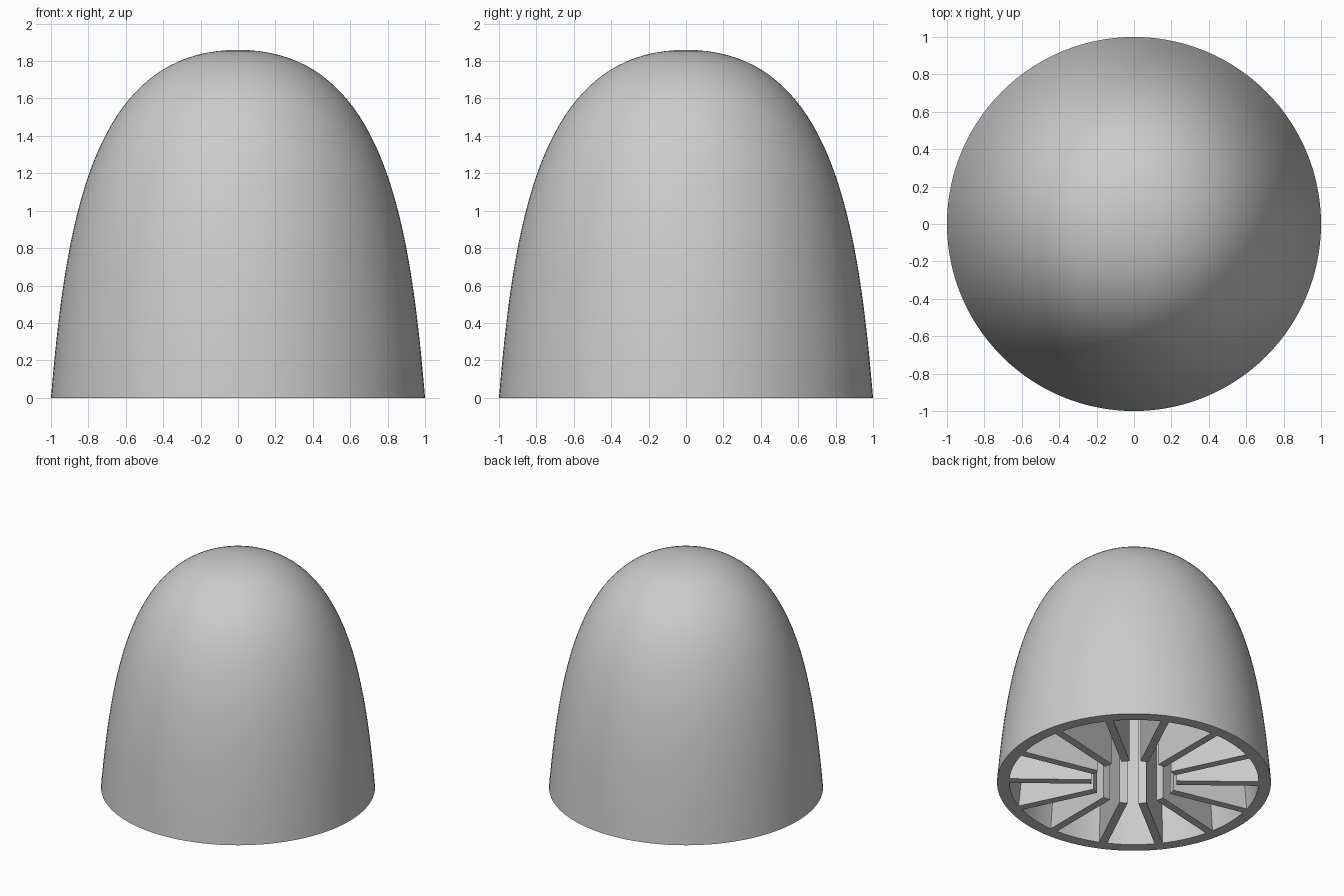
import bpy, bmesh, math
from mathutils import Vector, Matrix
from mathutils.geometry import interpolate_bezier

cube = bpy.data.objects.get("Cube")
if cube:
    bpy.data.objects.remove(cube, do_unlink=True)

HEIGHT = 1.86
WALL = 0.09
RIBS = 14
RIB_WIDTH = 0.06
HUB_RADIUS = 0.31
STEPS = 40
SEGMENTS = 112

grey = bpy.data.materials.new("light grey")
grey.use_nodes = True
grey.diffuse_color = (0.6, 0.6, 0.6, 1)
grey.node_tree.nodes["Principled BSDF"].inputs["Base Color"].default_value = (0.6, 0.6, 0.6, 1)


def add_object(name, bm):
    bmesh.ops.recalc_face_normals(bm, faces=bm.faces)
    mesh = bpy.data.meshes.new(name)
    bm.to_mesh(mesh)
    bm.free()
    mesh.materials.append(grey)
    obj = bpy.data.objects.new(name, mesh)
    bpy.context.collection.objects.link(obj)
    return obj


# Dome profile as (radius, 0, height), from rim to crown
outer = interpolate_bezier(Vector((1, 0, 0)), Vector((0.92, 0, 0.95)),
                           Vector((0.78, 0, HEIGHT)), Vector((0, 0, HEIGHT)), STEPS)


def inset_profile(depth):
    points = []
    for i, p in enumerate(outer):
        along = outer[min(i + 1, STEPS - 1)] - outer[max(i - 1, 0)]
        inward = Vector((-along.z, 0, along.x)).normalized()
        points.append(p + inward * depth)
    points[0].z = 0
    points[-1] = Vector((0, 0, HEIGHT - depth))
    return points


# Hollow dome: outer skin, flat rim and inner skin turned on the z axis
bm = bmesh.new()
profile = [bm.verts.new(p) for p in list(reversed(outer)) + inset_profile(WALL)]
edges = [bm.edges.new(pair) for pair in zip(profile, profile[1:])]
bmesh.ops.spin(bm, geom=profile + edges, cent=(0, 0, 0), axis=(0, 0, 1),
               angle=math.tau, steps=SEGMENTS, use_duplicate=False)
bmesh.ops.remove_doubles(bm, verts=bm.verts, dist=0.0005)
shell = add_object("dome_shell", bm)

# Radial ribs: plates that follow the inside of the dome and leave a round core open
bm = bmesh.new()
edge = [p for p in inset_profile(WALL - 0.01) if p.x > HUB_RADIUS]
crown = Vector((HUB_RADIUS, 0, edge[-1].z + 0.03))
plate = edge + [crown, Vector((HUB_RADIUS, 0, 0))]
for i in range(RIBS):
    turn = Matrix.Rotation(math.pi / 2 + math.tau * i / RIBS, 3, 'Z')
    sides = [[bm.verts.new(turn @ (p + Vector((0, y, 0)))) for p in plate]
             for y in (-RIB_WIDTH / 2, RIB_WIDTH / 2)]
    for side in sides:
        bm.faces.new(side)
    for j in range(len(plate)):
        k = (j + 1) % len(plate)
        bm.faces.new((sides[0][j], sides[0][k], sides[1][k], sides[1][j]))
add_object("inner_ribs", bm)

# Smooth dome with a crisp rim
bpy.ops.object.select_all(action='DESELECT')
shell.select_set(True)
bpy.context.view_layer.objects.active = shell
bpy.ops.object.shade_smooth_by_angle(angle=math.radians(35))
